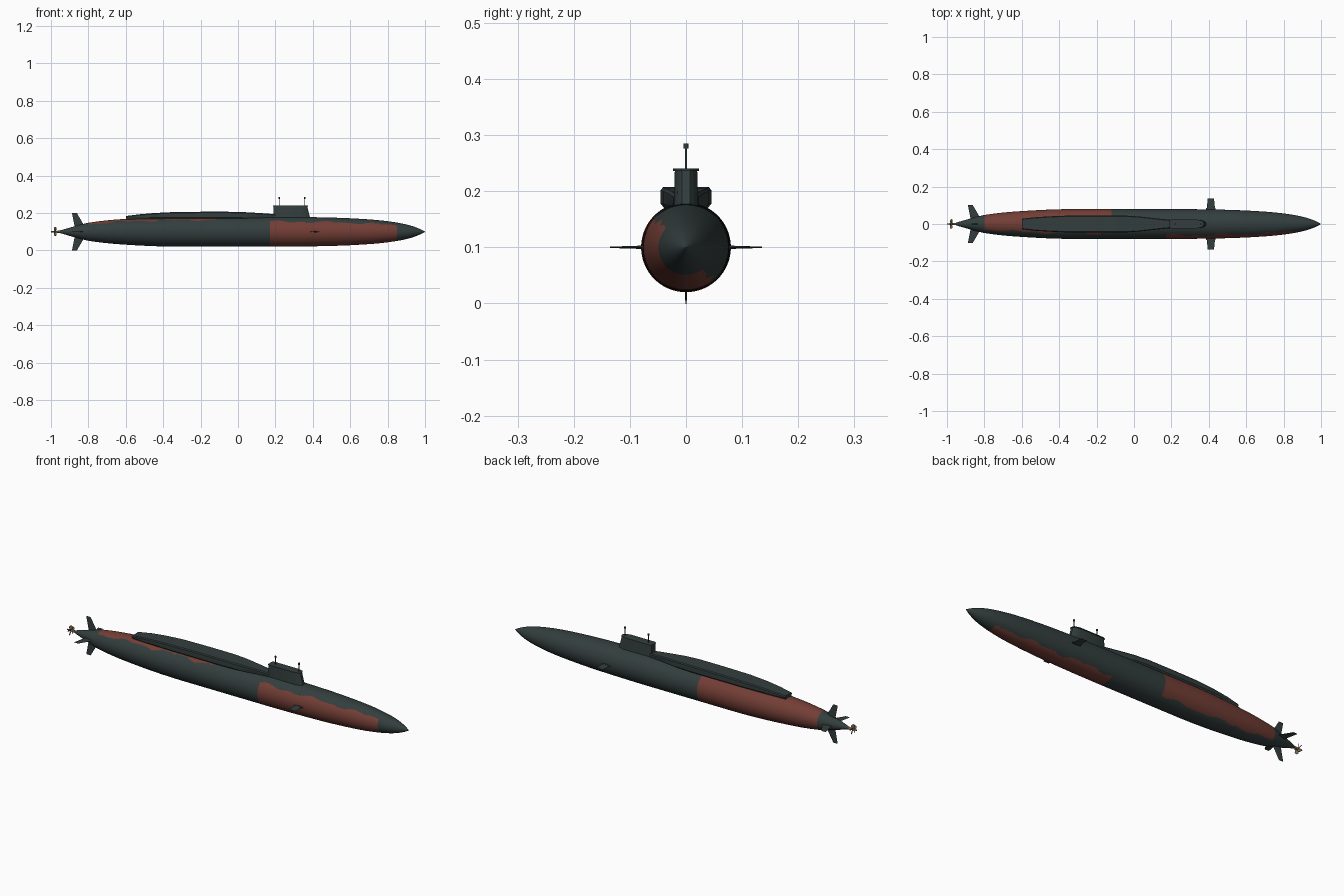
import bpy, bmesh, math
from mathutils import Matrix, Vector

cube = bpy.data.objects.get("Cube")
if cube:
    bpy.data.objects.remove(cube)

AXIS_Z = 0.1


def material(name, rgb):
    m = bpy.data.materials.new(name)
    m.use_nodes = True
    m.diffuse_color = (*rgb, 1)
    m.node_tree.nodes["Principled BSDF"].inputs["Base Color"].default_value = (*rgb, 1)
    return m


slate = material("slate_paint", (0.033, 0.048, 0.047))
red = material("faded_red_primer", (0.17, 0.048, 0.036))
bronze = material("bronze", (0.2, 0.14, 0.065))


def finish(name, bm, *mats):
    bmesh.ops.recalc_face_normals(bm, faces=bm.faces)
    mesh = bpy.data.meshes.new(name)
    bm.to_mesh(mesh)
    bm.free()
    for m in mats:
        mesh.materials.append(m)
    ob = bpy.data.objects.new(name, mesh)
    bpy.context.collection.objects.link(ob)
    bpy.ops.object.select_all(action="DESELECT")
    ob.select_set(True)
    bpy.context.view_layer.objects.active = ob
    bpy.ops.object.shade_smooth_by_angle(angle=math.radians(32))
    return ob


def loft(bm, sections):
    """Skin closed sections of equal point count and cap both ends."""
    rings = [[bm.verts.new(p) for p in s] for s in sections]
    for a, b in zip(rings, rings[1:]):
        for i in range(len(a)):
            j = (i + 1) % len(a)
            bm.faces.new((a[i], a[j], b[j], b[i]))
    bm.faces.new(rings[0])
    bm.faces.new(rings[-1])


def tube(name, p, q, r, mat, r2=None, sides=12):
    bm = bmesh.new()
    d = Vector(q) - Vector(p)
    place = Matrix.Translation((Vector(p) + Vector(q)) / 2) @ d.to_track_quat("Z", "Y").to_matrix().to_4x4()
    bmesh.ops.create_cone(bm, cap_ends=True, segments=sides, radius1=r,
                          radius2=r if r2 is None else r2, depth=d.length, matrix=place)
    return finish(name, bm, mat)


# Hull: smooth body of revolution along x
profile = [(-0.955, 0.006), (-0.9, 0.022), (-0.85, 0.036), (-0.8, 0.048), (-0.7, 0.061),
           (-0.6, 0.069), (-0.45, 0.077), (-0.3, 0.08), (0.2, 0.08), (0.45, 0.077),
           (0.6, 0.072), (0.75, 0.062), (0.85, 0.049), (0.92, 0.034), (0.97, 0.016), (1.0, 0.0005)]


def hull_radius(x):
    n = len(profile)
    k = next((i for i in range(n - 1) if x <= profile[i + 1][0]), n - 2)
    slope = lambda i: ((profile[min(i + 1, n - 1)][1] - profile[max(i - 1, 0)][1])
                       / (profile[min(i + 1, n - 1)][0] - profile[max(i - 1, 0)][0]))
    (x0, r0), (x1, r1) = profile[k], profile[k + 1]
    h = x1 - x0
    t = (x - x0) / h
    return min(0.08, (2*t**3 - 3*t**2 + 1) * r0 + (t**3 - 2*t**2 + t) * h * slope(k)
               + (3*t**2 - 2*t**3) * r1 + (t**3 - t**2) * h * slope(k + 1))


def hull_ring(x, sides=96):
    r = hull_radius(x)
    return [(x, r * math.cos(2 * math.pi * i / sides), AXIS_Z + r * math.sin(2 * math.pi * i / sides))
            for i in range(sides)]


bm = bmesh.new()
xs = [-0.955] + [i / 100 for i in range(-95, 100)] + [1.0]
loft(bm, [hull_ring(x) for x in xs])
# Red patches with slightly ragged long edges
for f in bm.faces:
    c = f.calc_center_median()
    ang = math.degrees(math.atan2(c.z - AXIS_Z, c.y)) % 360
    wave = 4 * math.sin(c.x * 23) + 3 * math.sin(c.x * 51)
    bow = 0.17 < c.x < 0.85 and 138 + wave < ang < 308 + wave
    stern = -0.8 < c.x < -0.12 and (ang < 127 + wave or ang > 310 + wave)
    f.material_index = int(bow or stern)
finish("hull", bm, slate, red)


# Raised deck casing behind the sail
def casing_section(x, w, top):
    half = [(0.75 * w, 0.155), (0.8 * w, 0.167), (w, 0.177), (w, top - 0.005), (w - 0.004, top)]
    pts = half + [(-y, z) for y, z in reversed(half)]
    return [(x, y, z) for y, z in pts]


bm = bmesh.new()
loft(bm, [casing_section(*s) for s in (
    (-0.6, 0.028, 0.184), (-0.53, 0.036, 0.193), (-0.45, 0.041, 0.2), (-0.35, 0.045, 0.205),
    (-0.2, 0.045, 0.207), (-0.05, 0.045, 0.207), (0.03, 0.04, 0.205), (0.12, 0.03, 0.2),
    (0.2, 0.022, 0.194))])
finish("deck_casing", bm, slate)


# Sail: tapered column with narrowed ends, and a thin roof lip
def sail_section(z, x0, x1, w):
    half = [(x0, 0.75 * w), (x0 + 0.012, w), (x1 - 0.035, w), (x1 - 0.008, 0.7 * w), (x1, 0.35 * w)]
    return [(x, y, z) for x, y in half + [(x, -y) for x, y in reversed(half)]]


bm = bmesh.new()
loft(bm, [sail_section(0.165, 0.19, 0.388, 0.022), sail_section(0.236, 0.19, 0.37, 0.02)])
finish("sail", bm, slate)
bm = bmesh.new()
loft(bm, [sail_section(z, 0.187, 0.373, 0.023) for z in (0.236, 0.24)])
finish("sail_roof", bm, slate)

# Masts with small heads
for name, x in (("rear_mast", 0.22), ("front_mast", 0.357)):
    tube(name, (x, 0, 0.235), (x, 0, 0.28), 0.002, slate)
    tube(name + "_head", (x, 0, 0.276), (x, 0, 0.285), 0.0042, slate)


# Control fins: thin diamond sections, swept toward the stern
def fin(name, root, tip, turn):
    bm = bmesh.new()
    sections = []
    for x0, x1, reach, thick in (root, tip):
        mid = x0 + 0.6 * (x1 - x0)
        sections.append([(x0, reach, 0), (mid, reach, thick), (x1, reach, 0), (mid, reach, -thick)])
    loft(bm, sections)
    bm.transform(Matrix.Translation((0, 0, AXIS_Z)) @ Matrix.Rotation(math.radians(turn), 4, "X"))
    finish(name, bm, slate)


for name, turn in (("left_stern_plane", 0), ("upper_rudder", 90),
                   ("right_stern_plane", 180), ("lower_rudder", 270)):
    fin(name, (-0.872, -0.815, 0.02, 0.003), (-0.888, -0.862, 0.101, 0.0012), turn)
for name, turn in (("back_bow_plane", 0), ("front_bow_plane", 180)):
    fin(name, (0.387, 0.435, 0.06, 0.0035), (0.394, 0.428, 0.135, 0.0012), turn)
    fin(name + "_root", (0.384, 0.438, 0.06, 0.005), (0.386, 0.436, 0.086, 0.003), turn)

# Propeller: hub and pitched blades
tube("propeller_hub", (-0.95, 0, AXIS_Z), (-1.0, 0, AXIS_Z), 0.0065, bronze, r2=0.003, sides=16)
bm = bmesh.new()
blades = 5
for i in range(blades):
    blade = bmesh.new()
    outline = ((0.004, 0.004), (0.012, 0.0085), (0.02, 0.009), (0.026, 0.004))
    loft(blade, [[(-w, 0.0006, r), (w, 0.0006, r), (w, -0.0006, r), (-w, -0.0006, r)] for r, w in outline])
    blade.transform(Matrix.Translation((-0.977, 0, AXIS_Z))
                    @ Matrix.Rotation(2 * math.pi * i / blades, 4, "X")
                    @ Matrix.Rotation(math.radians(45), 4, "Z"))
    part = bpy.data.meshes.new("blade")
    blade.to_mesh(part)
    blade.free()
    bm.from_mesh(part)
    bpy.data.meshes.remove(part)
finish("propeller_blades", bm, bronze)
